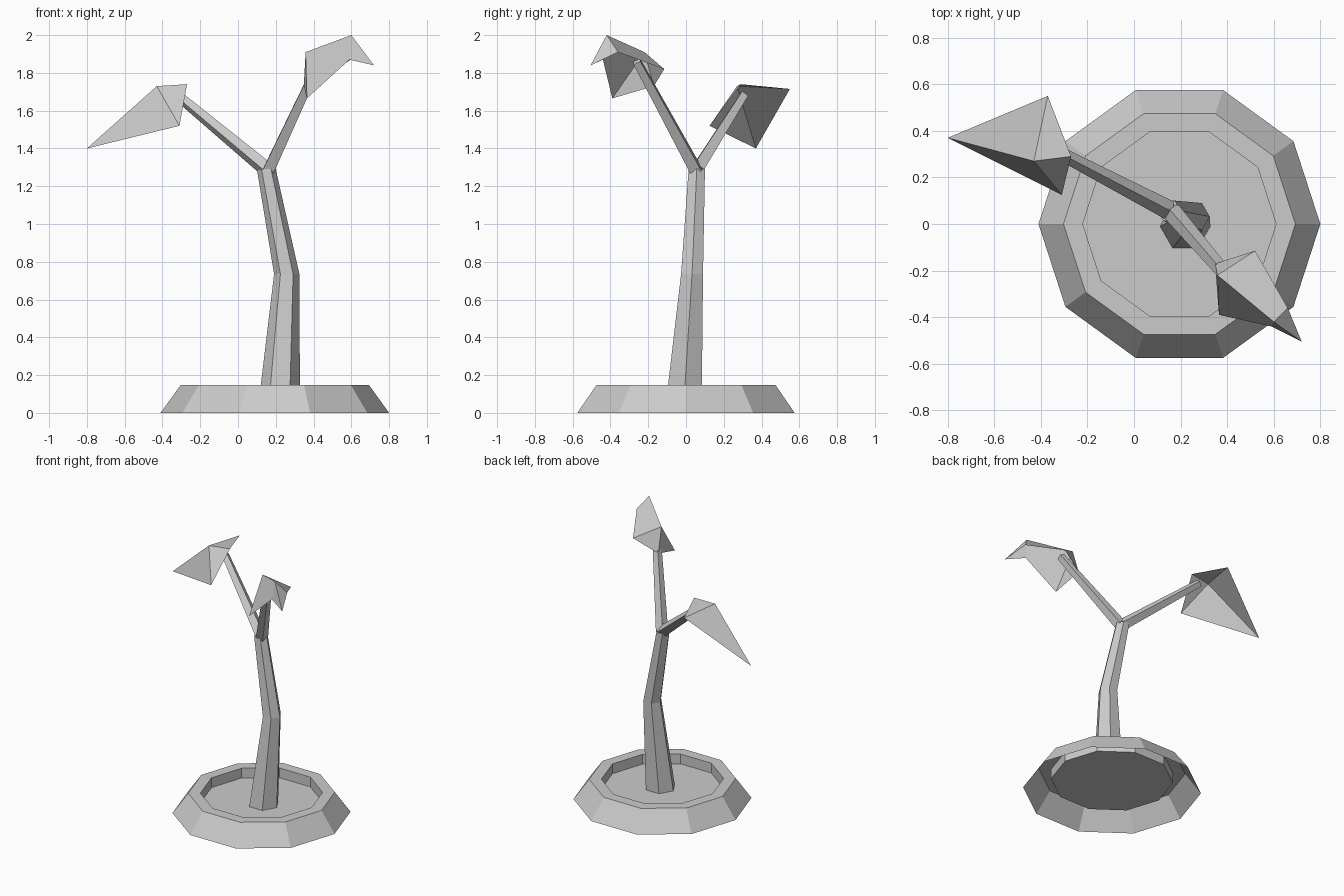
import bpy, math
from mathutils import Vector

if "Cube" in bpy.data.objects:
    bpy.data.objects.remove(bpy.data.objects["Cube"])


def make(name, verts, faces):
    me = bpy.data.meshes.new(name)
    me.from_pydata([tuple(v) for v in verts], [], faces)
    me.update()
    ob = bpy.data.objects.new(name, me)
    bpy.context.collection.objects.link(ob)
    return ob


def ring(center, r, n, axis=None):
    """Regular n-gon around center, horizontal unless an axis is given."""
    u, v = Vector((1, 0, 0)), Vector((0, 1, 0))
    if axis is not None:
        u = Vector((0, 0, 1)).cross(axis).normalized()
        v = axis.normalized().cross(u)
    return [Vector(center) + r * (math.cos(2 * math.pi * i / n) * u
                                  + math.sin(2 * math.pi * i / n) * v) for i in range(n)]


def skin(name, rings, cap_start=False, cap_end=False):
    """Join successive rings with quads."""
    n = len(rings[0])
    verts = [p for rg in rings for p in rg]
    faces = [(k * n + i, k * n + (i + 1) % n, (k + 1) * n + (i + 1) % n, (k + 1) * n + i)
             for k in range(len(rings) - 1) for i in range(n)]
    last = (len(rings) - 1) * n
    if cap_start:
        faces.append(tuple(reversed(range(n))))
    if cap_end:
        faces.append(tuple(range(last, last + n)))
    return make(name, verts, faces)


# Ten-sided planter ring, open underneath, with recessed soil
profile = [(0.605, 0), (0.498, 0.148), (0.415, 0.148), (0.415, 0.075)]
skin("planter", [ring((0.195, 0, z), r, 10) for r, z in profile], cap_end=True)

# Bent six-sided trunk
trunk = [((0.22, -0.01, 0.075), 0.108), ((0.258, 0.032, 0.735), 0.067),
         ((0.15, 0.057, 1.29), 0.05)]
skin("trunk", [ring(c, r, 6) for c, r in trunk], True, True)

# Two branches
for name, a, b in (("left_branch", (0.15, 0.06, 1.29), (-0.32, 0.305, 1.68)),
                   ("right_branch", (0.16, 0.055, 1.28), (0.43, -0.26, 1.86))):
    d = Vector(b) - Vector(a)
    skin(name, [ring(a, 0.042, 4, d), ring(b, 0.028, 4, d)], True, True)

# Left leaf: tip, ridge, base, near corner, far corner
make("left_leaf",
     [(-0.80, 0.37, 1.40), (-0.43, 0.27, 1.73), (-0.27, 0.29, 1.74),
      (-0.31, 0.125, 1.52), (-0.37, 0.55, 1.715)],
     [(0, 3, 1), (1, 3, 2), (0, 1, 4), (1, 2, 4)])

# Right leaf: base, two ridge points, tip, then near and far side pairs
make("right_leaf",
     [(0.348, -0.17, 1.73), (0.358, -0.22, 1.91), (0.60, -0.42, 2.0), (0.72, -0.505, 1.84),
      (0.365, -0.39, 1.665), (0.59, -0.44, 1.87),
      (0.52, -0.115, 1.82), (0.66, -0.36, 1.91)],
     [(0, 1, 4), (1, 2, 5, 4), (2, 3, 5),
      (0, 6, 1), (1, 6, 7, 2), (2, 7, 3)])
